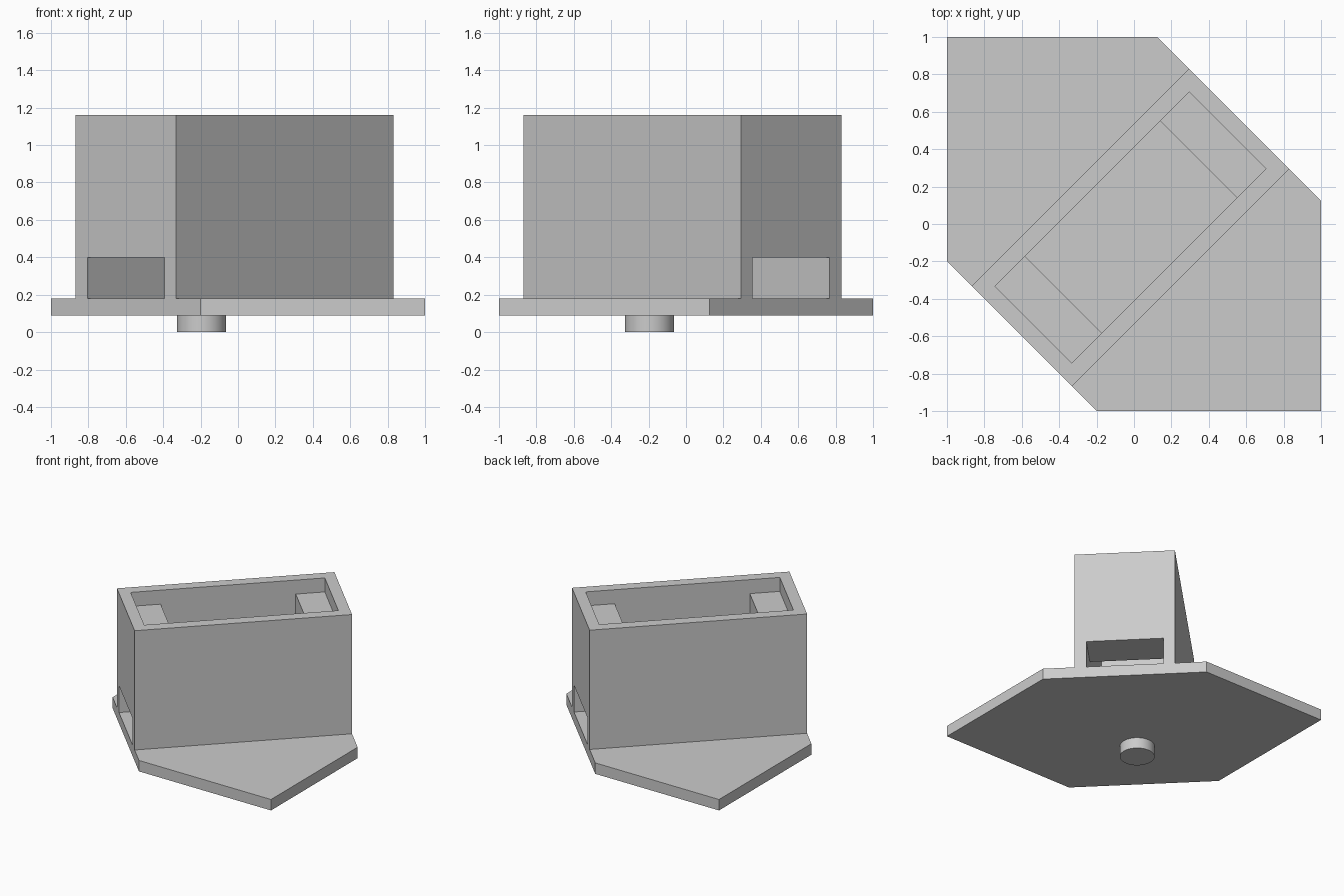
import bpy, bmesh, math
from mathutils import Matrix

if "Cube" in bpy.data.objects:
    bpy.data.objects.remove(bpy.data.objects["Cube"])

grey = bpy.data.materials.new("plain_grey")
grey.diffuse_color = (0.6, 0.6, 0.6, 1)
grey.use_nodes = True
grey.node_tree.nodes["Principled BSDF"].inputs["Base Color"].default_value = grey.diffuse_color

R2 = math.sqrt(2)
PLATE_LOW, PLATE_TOP = 0.09, 0.18
WINDOW_TOP, LEDGE_TOP, BOX_TOP = 0.40, 1.045, 1.16
END_A, END_B = -1.2 / R2, 1.125 / R2      # box ends along the diagonal
WALL = 0.088
HALF_OUT, HALF_IN = 0.379, 0.291          # half widths across the diagonal


def add_object(name, bm):
    bmesh.ops.recalc_face_normals(bm, faces=bm.faces)
    mesh = bpy.data.meshes.new(name)
    bm.to_mesh(mesh)
    bm.free()
    mesh.materials.append(grey)
    obj = bpy.data.objects.new(name, mesh)
    bpy.context.collection.objects.link(obj)
    return obj


def prism(name, outline, z0, z1):
    bm = bmesh.new()
    face = bm.faces.new([bm.verts.new((x, y, z0)) for x, y in outline])
    top = bmesh.ops.extrude_face_region(bm, geom=[face])["geom"]
    verts = [g for g in top if isinstance(g, bmesh.types.BMVert)]
    bmesh.ops.translate(bm, verts=verts, vec=(0, 0, z1 - z0))
    return add_object(name, bm)


def diagonal_block(name, u0, u1, half, z0, z1):
    # u runs along the +x +y diagonal
    pts = [(u0, -half), (u1, -half), (u1, half), (u0, half)]
    return prism(name, [((u - v) / R2, (u + v) / R2) for u, v in pts], z0, z1)


def combine(target, other, operation):
    mod = target.modifiers.new(operation.lower(), "BOOLEAN")
    mod.operation, mod.solver, mod.object = operation, "EXACT", other
    bpy.context.view_layer.objects.active = target
    bpy.ops.object.modifier_apply(modifier=mod.name)
    bpy.data.objects.remove(other)


# Base plate with two cut corners, the box rising flush from the cuts
housing = prism("base_and_housing",
                [(-1, 1), (-1, -0.2), (-0.2, -1), (1, -1), (1, 0.125), (0.125, 1)],
                PLATE_LOW, PLATE_TOP)
combine(housing, diagonal_block("box", END_A, END_B, HALF_OUT, PLATE_TOP, BOX_TOP), "UNION")

# Open well between the ledges, recess above the ledges, end windows below them
combine(housing, diagonal_block("well", -0.755 / R2, 0.69 / R2, HALF_IN, PLATE_TOP, 1.3), "DIFFERENCE")
combine(housing, diagonal_block("recess", END_A + WALL, END_B - WALL, HALF_IN, LEDGE_TOP, 1.3), "DIFFERENCE")
combine(housing, diagonal_block("windows", END_A - 0.1, END_B + 0.1, HALF_IN, PLATE_TOP, WINDOW_TOP), "DIFFERENCE")

# Round peg under the plate
bm = bmesh.new()
bmesh.ops.create_cone(bm, cap_ends=True, segments=64, radius1=0.131, radius2=0.131,
                      depth=PLATE_LOW, matrix=Matrix.Translation((-0.195, -0.195, PLATE_LOW / 2)))
peg = add_object("peg", bm)
bpy.context.view_layer.objects.active = peg
peg.select_set(True)
bpy.ops.object.shade_smooth_by_angle(angle=math.radians(30))
